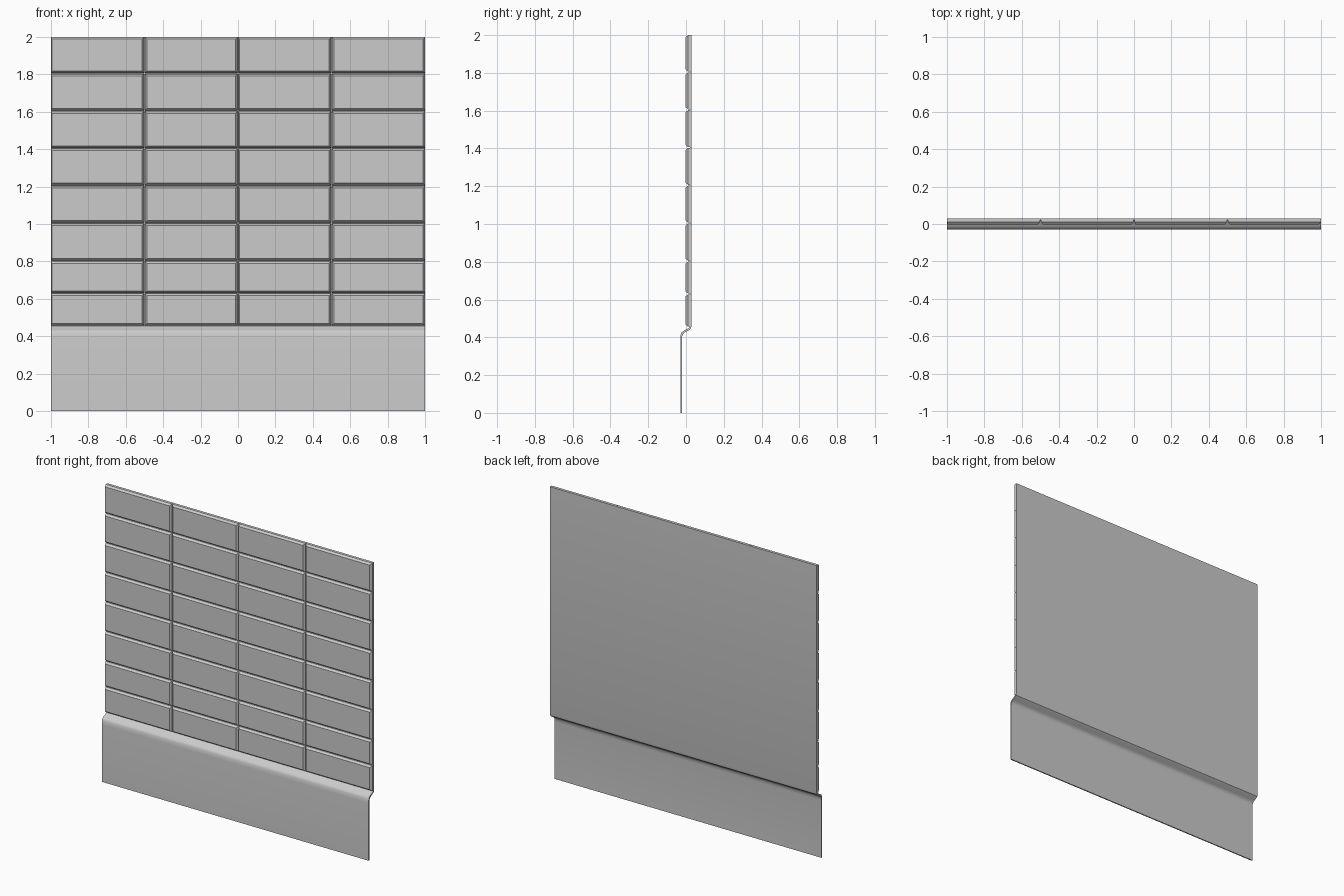
import bpy, bmesh

if "Cube" in bpy.data.objects:
    bpy.data.objects.remove(bpy.data.objects["Cube"])


def make_object(name, bm):
    bmesh.ops.recalc_face_normals(bm, faces=bm.faces)
    mesh = bpy.data.meshes.new(name)
    bm.to_mesh(mesh)
    bm.free()
    obj = bpy.data.objects.new(name, mesh)
    bpy.context.collection.objects.link(obj)
    return obj


# Backing sheet and skirting: one (y, z) profile swept along x
front = [(-0.03, 0), (-0.03, 0.39), (-0.028, 0.415), (-0.022, 0.428),
         (-0.01, 0.436), (0.01, 0.446), (0.019, 0.454), (0.022, 0.47), (0.022, 2)]
back = [(-0.022, 0), (-0.022, 0.388), (-0.02, 0.408), (-0.014, 0.419),
        (-0.004, 0.427), (0.016, 0.438), (0.026, 0.447), (0.03, 0.465), (0.03, 2)]
bm = bmesh.new()
profile = front + back[::-1]
rings = [[bm.verts.new((x, y, z)) for y, z in profile] for x in (-1, 1)]
n, total = len(front), len(profile)
for i in range(total):
    j = (i + 1) % total
    bm.faces.new((rings[0][i], rings[0][j], rings[1][j], rings[1][i]))
for ring in rings:
    for i in range(n - 1):
        k = total - 1 - i
        bm.faces.new((ring[i], ring[i + 1], ring[k - 1], ring[k]))
sheet = make_object("backing_sheet", bm)
bpy.context.view_layer.objects.active = sheet
sheet.select_set(True)
bpy.ops.object.shade_smooth_by_angle(angle=0.6)
sheet.select_set(False)


# Wall tiles: chamfered blocks, open at the back where they meet the sheet
def add_tile(bm, x0, x1, z0, z1, left):
    def loop(y, l, b):
        return [bm.verts.new(p) for p in ((x0 + l, y, z0 + b), (x1 - b, y, z0 + b),
                                          (x1 - b, y, z1 - b), (x0 + l, y, z1 - b))]
    loops = [loop(0.023, 0, 0), loop(0.011, 0, 0), loop(-0.002, left, 0.011)]
    for a, b in zip(loops, loops[1:]):
        for i in range(4):
            j = (i + 1) % 4
            bm.faces.new((a[i], a[j], b[j], b[i]))
    bm.faces.new(loops[-1])


levels = [0.455, 0.63, 0.803, 1.005, 1.205, 1.405, 1.605, 1.805, 2.002]
gap = 0.002
bm = bmesh.new()
for row in range(8):
    for col in range(4):
        x = -1 + 0.5 * col
        framed = row % 2 == 0 and col % 2 == 1
        add_tile(bm, x + (gap if col else 0), x + 0.5 - (gap if col < 3 else 0),
                 levels[row] + gap, levels[row + 1] - gap,
                 0.011 if framed or col % 2 else 0.005)
make_object("wall_tiles", bm)
